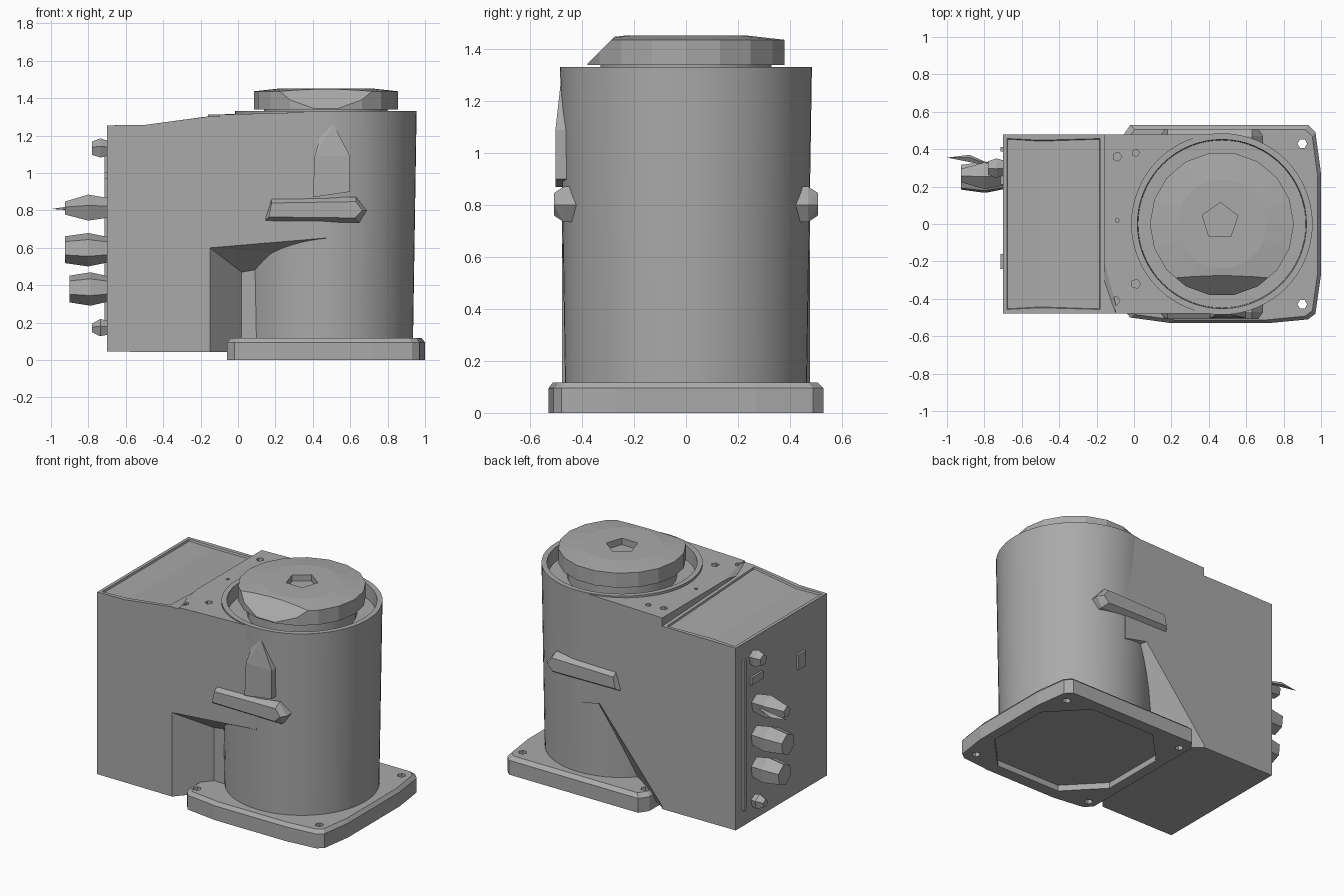
import bpy, bmesh, math
from mathutils import Vector

old = bpy.data.objects.get("Cube")
if old:
    bpy.data.objects.remove(old, do_unlink=True)

grey = bpy.data.materials.new("machine grey")
grey.use_nodes = True
grey.diffuse_color = (0.4, 0.4, 0.4, 1)
grey.node_tree.nodes["Principled BSDF"].inputs["Base Color"].default_value = grey.diffuse_color

CX, WALL = 0.47, 0.478      # column axis and housing half width


def make(name, bm, smooth=None):
    bmesh.ops.recalc_face_normals(bm, faces=bm.faces)
    mesh = bpy.data.meshes.new(name)
    bm.to_mesh(mesh)
    bm.free()
    mesh.materials.append(grey)
    ob = bpy.data.objects.new(name, mesh)
    bpy.context.collection.objects.link(ob)
    if smooth:
        bpy.ops.object.select_all(action='DESELECT')
        ob.select_set(True)
        bpy.context.view_layer.objects.active = ob
        bpy.ops.object.shade_smooth_by_angle(angle=math.radians(smooth))
    return ob


def hull(name, points):
    bm = bmesh.new()
    for p in points:
        bm.verts.new(p)
    bmesh.ops.convex_hull(bm, input=bm.verts[:])
    bmesh.ops.dissolve_limit(bm, angle_limit=0.01, verts=bm.verts[:], edges=bm.edges[:])
    return make(name, bm)


def prism(name, outline, z0, z1, top_scale=1.0):
    mid = sum((Vector(p) for p in outline), Vector((0, 0))) / len(outline)
    top = [mid + (Vector(p) - mid) * top_scale for p in outline]
    bm = bmesh.new()
    low = [bm.verts.new((x, y, z0)) for x, y in outline]
    high = [bm.verts.new((x, y, z1)) for x, y in top]
    bm.faces.new(low)
    bm.faces.new(high)
    for i in range(len(low)):
        j = (i + 1) % len(low)
        bm.faces.new((low[i], low[j], high[j], high[i]))
    return make(name, bm)


def ring(x, y, r, n, start=0.0):
    return [(x + r * math.cos(start + math.tau * i / n),
             y + r * math.sin(start + math.tau * i / n)) for i in range(n)]


def lathe(profile, steps):
    bm = bmesh.new()
    verts = [bm.verts.new((CX + r, 0, z)) for r, z in profile]
    edges = [bm.edges.new(pair) for pair in zip(verts, verts[1:])]
    bmesh.ops.spin(bm, geom=verts + edges, cent=(CX, 0, 0), axis=(0, 0, 1),
                   angle=math.tau, steps=steps)
    bmesh.ops.remove_doubles(bm, verts=bm.verts, dist=0.0005)
    return bm


def cut(target, *cutters):
    for c in cutters:
        c.hide_render = True
        m = target.modifiers.new(c.name, 'BOOLEAN')
        m.operation, m.solver, m.object = 'DIFFERENCE', 'EXACT', c
    bpy.context.view_layer.update()
    mesh = bpy.data.meshes.new_from_object(
        target.evaluated_get(bpy.context.evaluated_depsgraph_get()))
    target.modifiers.clear()
    target.data = mesh
    for c in cutters:
        bpy.data.objects.remove(c, do_unlink=True)


# Rear housing: roof rises along the front side only, with a sunken roof panel
bm = bmesh.new()
sides = []
for y, rise in ((-WALL, 0.045), (WALL, 0.0)):
    pts = [(CX, 0.04), (-0.7, 0.045), (-0.7, 1.255), (-0.5, 1.257),
           (-0.16, 1.257 + rise), (CX, 1.257 + rise)]
    sides.append([bm.verts.new((x, y, z)) for x, z in pts])
    bm.faces.new(sides[-1])
roof = []
for i in range(6):
    j = (i + 1) % 6
    f = bm.faces.new((sides[0][i], sides[0][j], sides[1][j], sides[1][i]))
    if i in (2, 3):
        roof.append(f)
bmesh.ops.recalc_face_normals(bm, faces=bm.faces)
bmesh.ops.inset_region(bm, faces=roof, thickness=0.03, depth=0)
bmesh.ops.inset_region(bm, faces=roof, thickness=0.005, depth=-0.012)
housing = make("housing", bm)

# Lower reliefs beside the column: stepped in front, diagonal at the back
front = hull("front_relief", [(x, y, -0.1) for x, y in
             ((-0.15, -0.6), (-0.15, -WALL), (0.02, -0.28), (0.5, -0.28), (0.5, -0.6))] +
             [(-0.15, -0.6, 0.6), (-0.15, -WALL, 0.6), (0.02, -0.28, 0.47),
              (0.5, -0.28, 0.55), (0.5, -0.6, 0.72)])
back = hull("back_relief", [(-0.16, WALL, -0.1), (-0.16, 0.6, -0.1), (0.02, 0.28, -0.1),
            (0.5, 0.28, -0.1), (0.5, 0.6, -0.1), (-0.16, WALL, 0.06), (-0.16, 0.6, 0.06),
            (0.3, WALL, 0.62), (0.3, 0.6, 0.62), (0.5, 0.28, 0.5), (0.5, 0.6, 0.62)])
cut(housing, front, back, prism("well", ring(CX, 0, 0.465, 64), 1.2, 1.5))

# Deck around the column mouth
deck = prism("deck", [(CX, WALL), (-0.16, WALL), (-0.16, -0.2), (-0.1, -0.42),
                      (-0.1, -WALL), (CX, -WALL)], 1.24, 1.328)
for v in deck.data.vertices:
    if v.co.z > 1.3 and v.co.x < 0:
        v.co.z = 1.312
holes = [prism("deck_hole", ring(x, y, r, 5), 1.28, 1.4)
         for x, y, r in ((-0.1, -0.41, 0.025), (0.01, -0.32, 0.025), (-0.09, 0.02, 0.012),
                         (-0.09, 0.36, 0.025), (0.01, 0.38, 0.02))]
cut(deck, prism("well", ring(CX, 0, 0.465, 64), 1.2, 1.5), *holes)
hull("deck_corner", [(-0.16, -0.2, 1.26), (-0.16, -0.2, 1.312), (-0.1, -0.42, 1.312),
                     (-0.16, -WALL, 1.26), (-0.1, -WALL, 1.26), (-0.1, -WALL, 1.3)])

# Column with an open groove at the top
make("column", lathe([(0, 0.06), (0.465, 0.06), (0.485, 1.332), (0.452, 1.332),
                      (0.448, 1.24), (0, 1.24)], 64), 30)
make("neck", lathe([(0.33, 1.23), (0.33, 1.36)], 32), 30)

# Cap with a sloped front flat and a five-sided socket
bm = lathe([(0, 1.34), (0.385, 1.34), (0.385, 1.437), (0.24, 1.453), (0, 1.453)], 18)
cutline = bmesh.ops.bisect_plane(bm, geom=bm.verts[:] + bm.edges[:] + bm.faces[:],
                                 plane_co=(CX, -0.28, 1.445), plane_no=(0, -0.7, 0.7),
                                 clear_outer=True)
bmesh.ops.holes_fill(bm, edges=[e for e in bm.edges if e.is_boundary])
cap = make("cap", bm)
cut(cap, prism("socket", ring(0.46, 0.015, 0.1, 5, 0.3), 1.41, 1.5))

# Base flange with bolt holes and a hollow underside
outline = [(-0.06, 0.47), (-0.02, 0.53), (0.93, 0.53), (0.97, 0.49), (1.0, 0.27),
           (1.0, -0.27), (0.97, -0.48), (0.93, -0.51), (0.72, -0.53), (0.2, -0.53),
           (-0.02, -0.5), (-0.06, -0.45)]
base = prism("base_flange", outline, 0, 0.095)
prism("flange_bevel", outline, 0.095, 0.118, 0.96)
hollow = [(CX + sx * a, sy * b) for sx, sy, pair in
          ((1, 1, 0), (-1, 1, 1), (-1, -1, 0), (1, -1, 1))
          for a, b in (((0.46, 0.22), (0.24, 0.45)) if not pair
                       else ((0.24, 0.45), (0.46, 0.22)))]
bolts = [prism("bolt_hole", ring(x, y, 0.026, 6), -0.1, 0.3)
         for x in (0.0, 0.9) for y in (-0.43, 0.43)]
cut(base, prism("hollow", hollow, -0.1, 0.04), *bolts)
bolts = [prism("bolt_hole", ring(x, y, 0.026, 6), -0.1, 0.3)
         for x in (0.0, 0.9) for y in (-0.43, 0.43)]
cut(bpy.data.objects["flange_bevel"], *bolts)

# Side lugs with pointed ends
for name, s in (("front_lug", -1), ("back_lug", 1)):
    pts = []
    for y, g in ((0.40, 0), (0.47, 0), (0.508, 0.025)):
        pts += [(x, s * y, z) for x, z in
                ((0.14 + g, 0.74 + g), (0.18, 0.865 - g), (0.63, 0.872 - g),
                 (0.69 - g, 0.8), (0.65 - g, 0.735 + g))]
    hull(name, pts)
hull("front_fairing", [(x, y, z) for y in (-0.42, -0.503)
     for x, z in ((0.4, 0.87), (0.6, 0.9), (0.6, 1.09), (0.41, 1.09))] +
     [(0.44, -0.48, 1.2), (0.51, -0.484, 1.26), (0.57, -0.47, 1.12)])

# Connectors on the end panel
def plug(name, y, z, reach, r, sides=6, tip=0.8):
    pts = []
    for x, k in ((-0.69, 0.75), (-0.7 - reach * 0.45, 1.0), (-0.7 - reach, tip)):
        pts += [(x, y + a * k, z + b * k) for a, b in ring(0, 0, r, sides, 0.4)]
    hull(name, pts)


plug("upper_plug", 0.26, 0.81, 0.225, 0.075, 5, 0.5)
plug("middle_plug", 0.25, 0.59, 0.225, 0.09)
plug("lower_plug", 0.25, 0.38, 0.2, 0.09)
plug("top_socket", 0.3, 1.13, 0.08, 0.055, 5, 0.7)
plug("bottom_socket", 0.28, 0.17, 0.08, 0.05, 5, 0.5)
hull("plug_pin", [(-1.0, 0.355, 0.808), (-0.88, 0.37, 0.8), (-0.88, 0.34, 0.8),
                  (-0.88, 0.355, 0.825), (-0.72, 0.3, 0.81)])
for name, y, z, w, h in (("panel_plate", 0.27, 0.98, 0.06, 0.025),
                         ("panel_latch", -0.2, 0.92, 0.04, 0.05),
                         ("panel_strip", 0.4, 0.65, 0.012, 0.5)):
    hull(name, [(x, y + a * w, z + b * h) for x in (-0.69, -0.715)
                for a in (-1, 1) for b in (-1, 1)])
